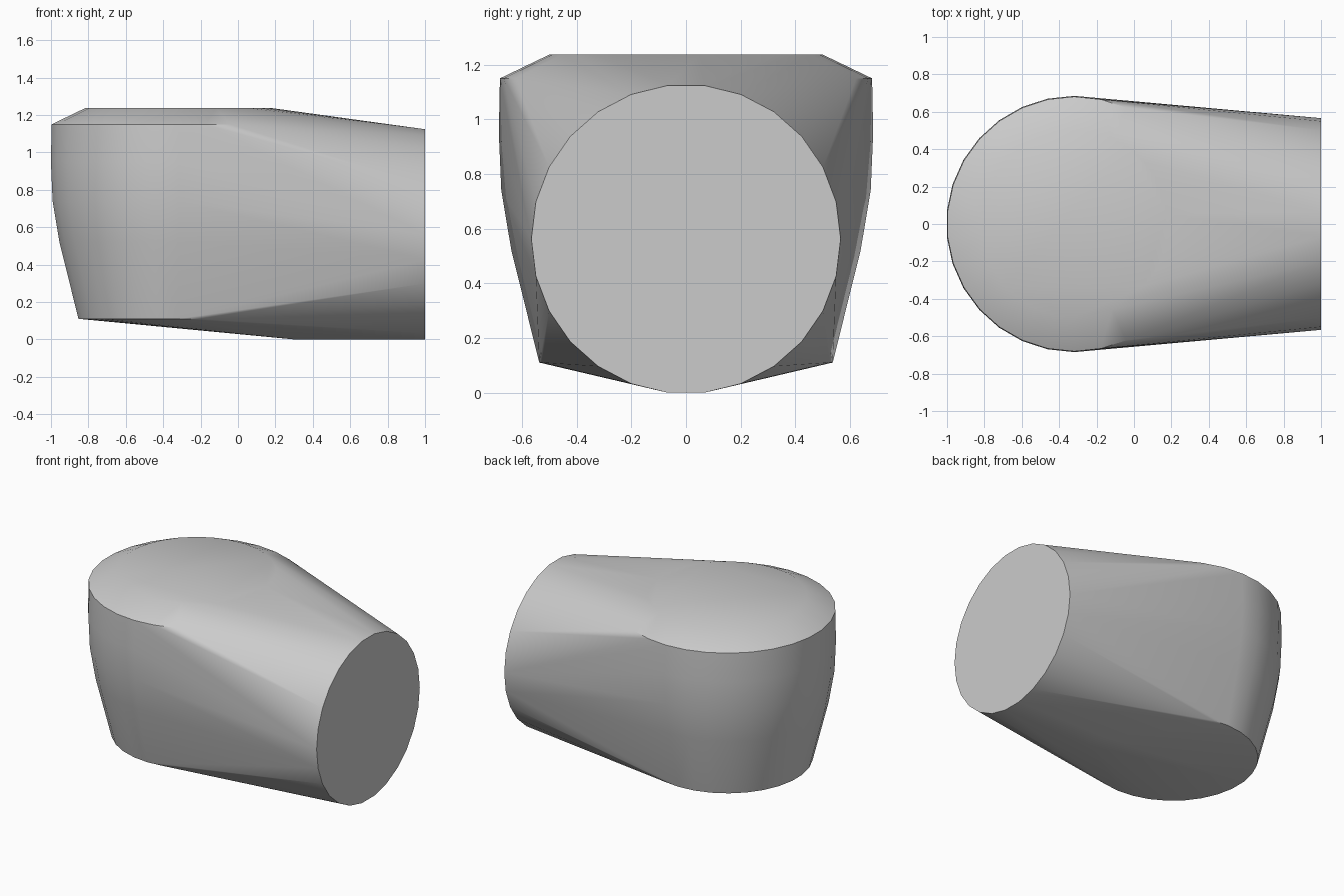
import bpy, bmesh, math

old = bpy.data.objects.get("Cube")
if old:
    bpy.data.objects.remove(old, do_unlink=True)

grey = bpy.data.materials.new("plain grey")
grey.use_nodes = True
colour = (0.6, 0.6, 0.6, 1)
grey.diffuse_color = colour
grey.node_tree.nodes["Principled BSDF"].inputs["Base Color"].default_value = colour


def circle(radius, sides):
    """Points of a regular polygon with a corner on the +y axis."""
    for i in range(sides):
        a = math.tau * i / sides
        yield radius * math.sin(a), radius * math.cos(a)


bm = bmesh.new()

# Upright rounded bulb: (height, radius) rings around a vertical axis
BULB_X = -0.319
bulb = [(0.11, 0.537), (0.52, 0.639), (0.74, 0.676), (0.95, 0.685),
        (1.15, 0.681), (1.237, 0.5)]
for z, r in bulb:
    for x, y in circle(r, 30):
        bm.verts.new((BULB_X + x, y, z))

# Sideways round neck ending in the flat right-hand cap
NECK_R = 0.566
for x in (0.3, 1.0):
    for z, y in circle(NECK_R, 26):
        bm.verts.new((x, y, NECK_R * math.cos(math.pi / 26) + z))

# Wrap both in one taut skin
hull = bmesh.ops.convex_hull(bm, input=bm.verts)
loose = {g for g in hull["geom_interior"] + hull["geom_unused"]
         if isinstance(g, bmesh.types.BMVert)}
bmesh.ops.delete(bm, geom=list(loose), context="VERTS")
bmesh.ops.dissolve_limit(bm, angle_limit=math.radians(0.2),
                         verts=bm.verts, edges=bm.edges)
bmesh.ops.recalc_face_normals(bm, faces=bm.faces)

mesh = bpy.data.meshes.new("hull_body")
bm.to_mesh(mesh)
bm.free()
mesh.materials.append(grey)
body = bpy.data.objects.new("hull_body", mesh)
bpy.context.collection.objects.link(body)

# Smooth sides, crisp rims
bpy.ops.object.select_all(action="DESELECT")
body.select_set(True)
bpy.context.view_layer.objects.active = body
bpy.ops.object.shade_smooth_by_angle(angle=math.radians(30))
